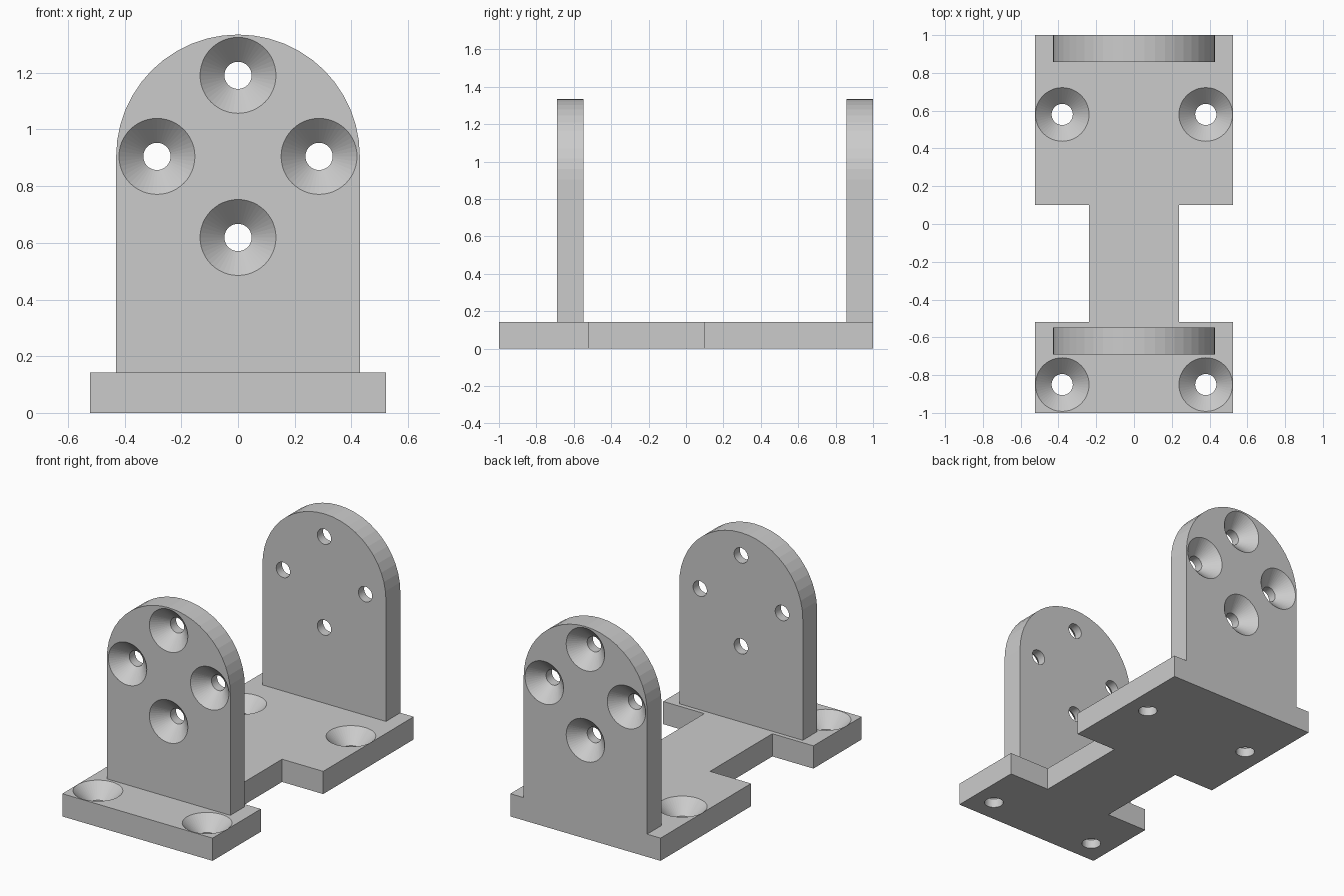
import bpy
import bmesh
from math import cos, sin, pi
from mathutils import Matrix, Vector

if "Cube" in bpy.data.objects:
    bpy.data.objects.remove(bpy.data.objects["Cube"], do_unlink=True)

THICK = 0.143        # plate thickness
WALL_HALF = 0.43     # half width and arch radius of the uprights
ARCH_Z = 0.905       # centre height of the arch and hole pattern
HOLE_RING = 0.286    # radius of the upright hole pattern

grey = bpy.data.materials.new("plain grey")
grey.use_nodes = True
colour = (0.6, 0.6, 0.6, 1)
grey.diffuse_color = colour
grey.node_tree.nodes["Principled BSDF"].inputs["Base Color"].default_value = colour


def make_object(name, bm):
    bmesh.ops.recalc_face_normals(bm, faces=bm.faces)
    mesh = bpy.data.meshes.new(name)
    bm.to_mesh(mesh)
    bm.free()
    mesh.materials.append(grey)
    obj = bpy.data.objects.new(name, mesh)
    bpy.context.collection.objects.link(obj)
    return obj


def extrude_outline(name, points, direction):
    """Solid plate from a closed outline."""
    bm = bmesh.new()
    face = bm.faces.new([bm.verts.new(p) for p in points])
    result = bmesh.ops.extrude_face_region(bm, geom=[face], use_keep_orig=True)
    moved = [v for v in result["geom"] if isinstance(v, bmesh.types.BMVert)]
    bmesh.ops.translate(bm, verts=moved, vec=direction)
    return make_object(name, bm)


def add_screw_hole(bm, centre, inward, rim, bore, segments=48):
    """Countersunk hole cutter: cone at the surface, then a straight bore."""
    turn = Vector((0, 0, 1)).rotation_difference(Vector(inward)).to_matrix().to_4x4()
    place = Matrix.Translation(centre) @ turn
    lip = 0.008
    profile = [(rim + lip, -lip), (bore, rim - bore), (bore, THICK + 0.02)]
    rings = []
    for radius, depth in profile:
        rings.append([bm.verts.new(place @ Vector((radius * cos(2 * pi * i / segments),
                                                   radius * sin(2 * pi * i / segments),
                                                   depth)))
                      for i in range(segments)])
    for a, b in zip(rings, rings[1:]):
        for i in range(segments):
            j = (i + 1) % segments
            bm.faces.new((a[i], a[j], b[j], b[i]))
    bm.faces.new(rings[0])
    bm.faces.new(rings[-1])


def boolean(target, tool, operation):
    mod = target.modifiers.new(operation.title(), "BOOLEAN")
    mod.operation = operation
    mod.solver = "EXACT"
    mod.object = tool
    bpy.context.view_layer.objects.active = target
    bpy.ops.object.modifier_apply(modifier=mod.name)
    bpy.data.objects.remove(tool, do_unlink=True)


# Base plate with a narrow neck between two wide feet
half = [(0.523, -1), (0.523, -0.52), (0.237, -0.52),
        (0.237, 0.1), (0.523, 0.1), (0.523, 1)]
outline = half + [(-x, y) for x, y in reversed(half)]
bracket = extrude_outline("bracket", [(x, y, 0) for x, y in outline], (0, 0, THICK))

# Arched uprights, sunk into the base and merged with it
arch = [(WALL_HALF * cos(pi * i / 24), ARCH_Z + WALL_HALF * sin(pi * i / 24))
        for i in range(25)]
arch = [(WALL_HALF, THICK / 2)] + arch + [(-WALL_HALF, THICK / 2)]
for name, y in (("front_upright", -0.69), ("back_upright", 1 - THICK)):
    wall = extrude_outline(name, [(x, y, z) for x, z in arch], (0, THICK, 0))
    boolean(bracket, wall, "UNION")

# Countersunk holes in the uprights (outer faces) and in the base (top face)
holes = bmesh.new()
for y, inward in ((-0.69, 1), (1, -1)):
    for k in range(4):
        x, z = HOLE_RING * cos(k * pi / 2), HOLE_RING * sin(k * pi / 2)
        add_screw_hole(holes, (x, y, ARCH_Z + z), (0, inward, 0), 0.134, 0.048)
for y in (-0.85, 0.58):
    for x in (-0.38, 0.38):
        add_screw_hole(holes, (x, y, THICK), (0, 0, -1), 0.142, 0.056)
boolean(bracket, make_object("hole_cutter", holes), "DIFFERENCE")
